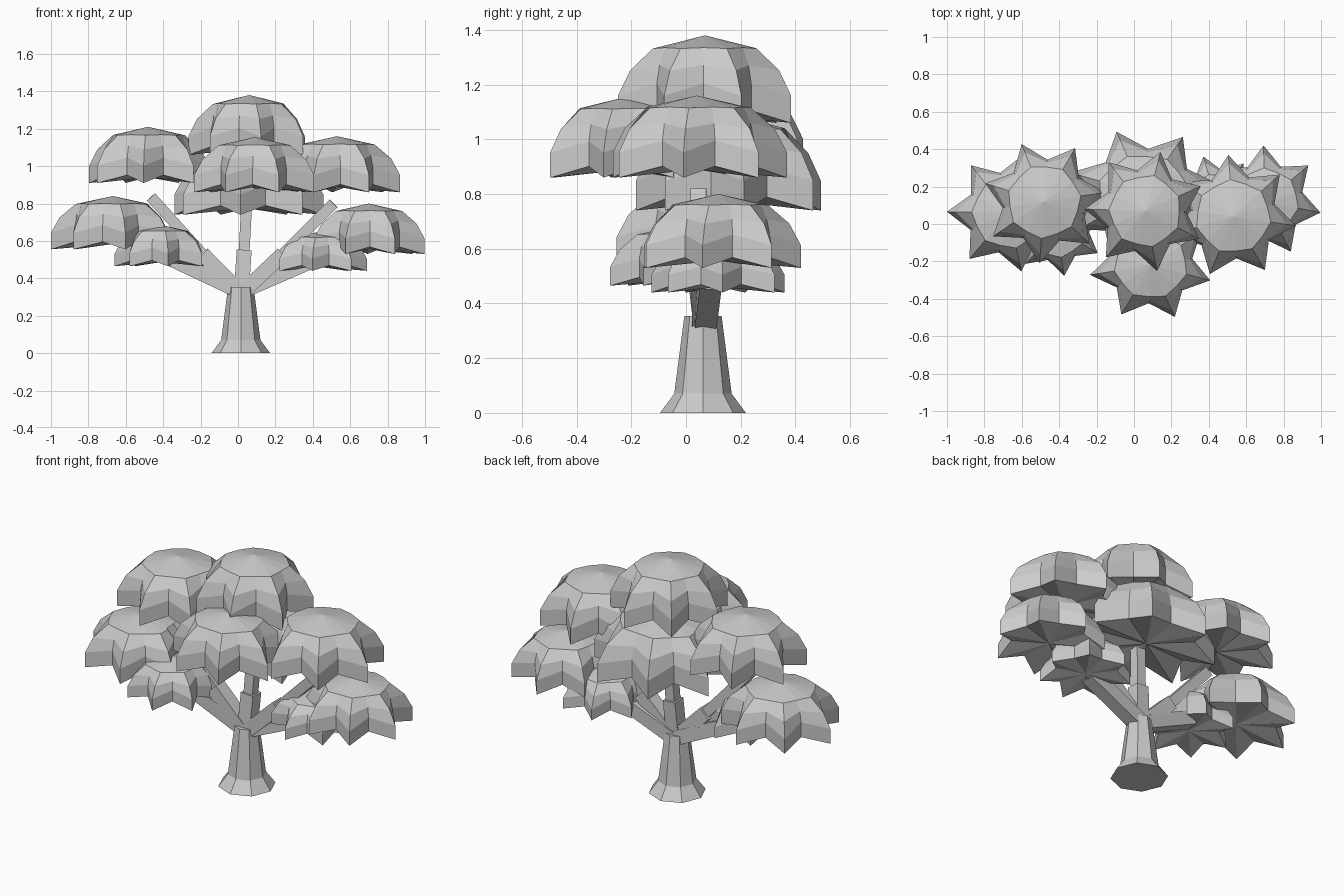
import bpy, bmesh
from math import cos, sin, pi, radians
from mathutils import Vector

if "Cube" in bpy.data.objects:
    bpy.data.objects.remove(bpy.data.objects["Cube"])


def make_object(name, bm):
    bmesh.ops.recalc_face_normals(bm, faces=bm.faces)
    mesh = bpy.data.meshes.new(name)
    bm.to_mesh(mesh)
    bm.free()
    obj = bpy.data.objects.new(name, mesh)
    bpy.context.collection.objects.link(obj)
    return obj


def bridge(bm, a, b):
    n = len(a)
    for i in range(n):
        j = (i + 1) % n
        bm.faces.new((a[i], a[j], b[j], b[i]))


def trunk():
    # flared octagonal trunk
    bm = bmesh.new()
    rings = [[bm.verts.new((0.015 + r * cos(k * pi / 4), 0.062 + r * sin(k * pi / 4), z))
              for k in range(8)]
             for r, z in ((0.157, 0), (0.105, 0.07), (0.068, 0.355))]
    for a, b in zip(rings, rings[1:]):
        bridge(bm, a, b)
    bm.faces.new(rings[0])
    bm.faces.new(rings[-1])
    make_object("trunk", bm)


def branch(name, start, end, width):
    # square bar between two points
    start, end = Vector(start), Vector(end)
    d = (end - start).normalized()
    side = Vector((0, 1, 0)) - d * d.y
    side.normalize()
    up = d.cross(side)
    bm = bmesh.new()
    rings = [[bm.verts.new(p + (side * s + up * u) * width / 2)
              for s, u in ((-1, -1), (1, -1), (1, 1), (-1, 1))] for p in (start, end)]
    bridge(bm, *rings)
    bm.faces.new(rings[0])
    bm.faces.new(rings[1])
    make_object(name, bm)


# dome profiles (radius, height) as fractions, for leaf tips and the valleys between
TIP = ((0.60, 0.85), (0.86, 0.60), (1.0, 0.31), (1.0, 0.0))
VALLEY = ((0.56, 0.86), (0.64, 0.66), (0.68, 0.45), (0.68, 0.14))


def foliage(name, x, y, rx, ry, bottom, top, phase):
    # seven-pointed leaf dome
    h = top - bottom
    bm = bmesh.new()
    rings = []
    for tip, valley in zip(TIP, VALLEY):
        ring = []
        for k in range(14):
            r, z = valley if k % 2 else tip
            a = radians(phase) + k * pi / 7
            ring.append(bm.verts.new((x + rx * r * cos(a), y + ry * r * sin(a), bottom + h * z)))
        rings.append(ring)
    for a, b in zip(rings, rings[1:]):
        bridge(bm, a, b)
    for ring, z in ((rings[0], 1.0), (rings[-1], 0.1)):
        c = bm.verts.new((x, y, bottom + h * z))
        for k in range(14):
            bm.faces.new((ring[k], ring[(k + 1) % 14], c))
    make_object(name, bm)


trunk()

# branches: thick lower parts with thinner upper parts
for name, mid, end in (
        ("left_branch", (-0.19, 0.06, 0.53), (-0.465, 0.05, 0.835)),
        ("right_branch", (0.24, 0.06, 0.53), (0.51, 0.045, 0.80)),
        ("centre_branch", (0.033, 0.075, 0.55), (0.05, 0.09, 0.86))):
    branch(name + "_lower", (0.018, 0.062, 0.32), mid, 0.08)
    branch(name + "_upper", mid, end, 0.058)
branch("left_low_branch", (0.01, 0.07, 0.33), (-0.35, 0.05, 0.50), 0.08)
branch("right_low_branch", (0.02, 0.07, 0.33), (0.39, 0.09, 0.49), 0.08)

# leaf domes: x, y, x radius, y radius, bottom, top, direction of one tip
for args in (
        ("foliage_crown", 0.06, 0.07, 0.325, 0.325, 1.06, 1.38, 24),
        ("foliage_upper_left", -0.48, 0.12, 0.33, 0.33, 0.91, 1.21, 60),
        ("foliage_upper_right", 0.53, 0.04, 0.34, 0.33, 0.86, 1.16, -60),
        ("foliage_front", 0.09, -0.22, 0.33, 0.30, 0.86, 1.155, 190),
        ("foliage_back", 0.05, 0.165, 0.41, 0.35, 0.74, 1.09, 59),
        ("foliage_lower_left", -0.67, 0.06, 0.33, 0.32, 0.555, 0.84, 179),
        ("foliage_lower_right", 0.70, 0.12, 0.303, 0.30, 0.53, 0.80, 40),
        ("foliage_small_left", -0.41, -0.03, 0.25, 0.25, 0.465, 0.685, 227),
        ("foliage_small_right", 0.44, 0.12, 0.25, 0.25, 0.44, 0.65, 106)):
    foliage(*args)
